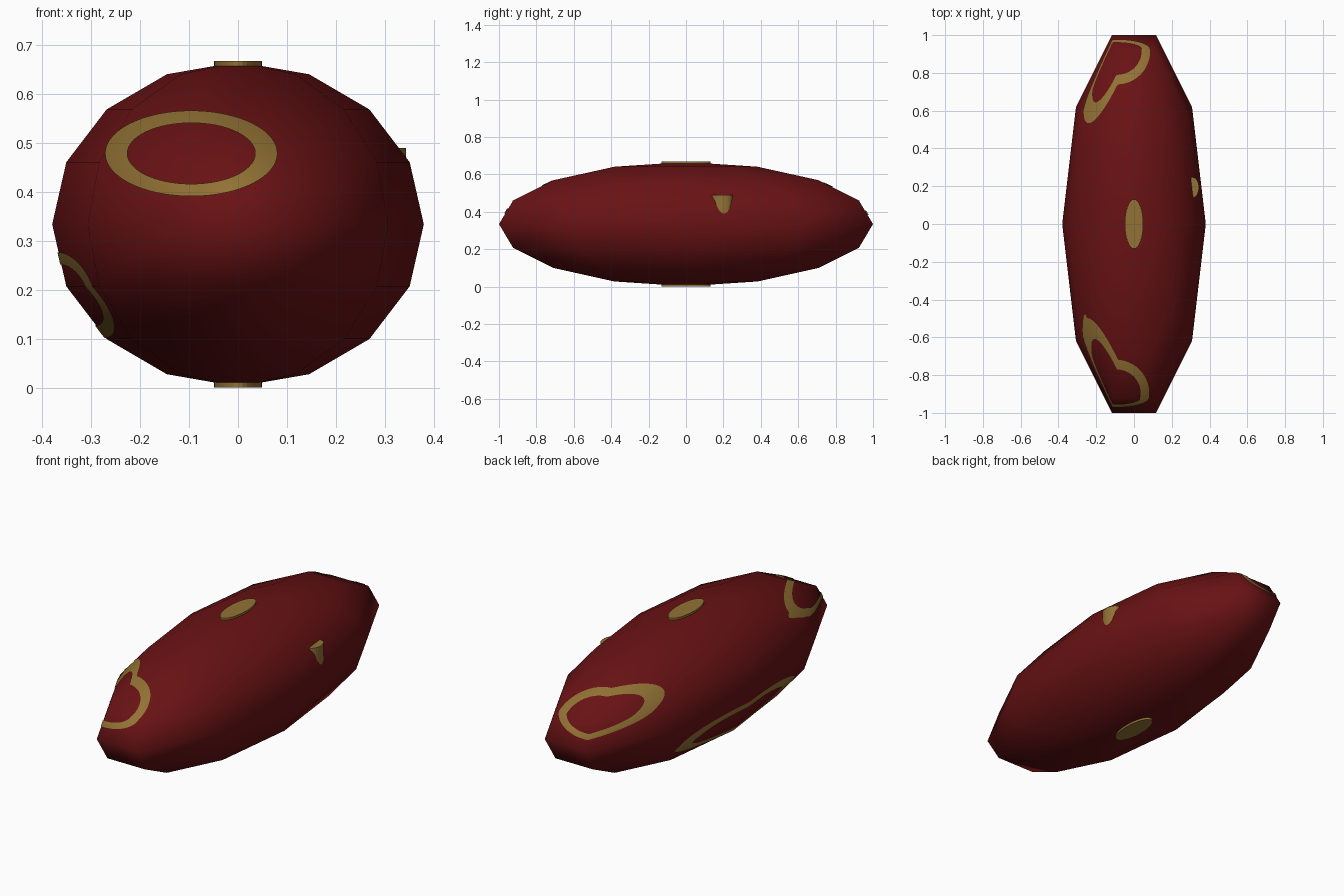
import bpy, bmesh, math
from mathutils import Vector, Matrix
from mathutils.bvhtree import BVHTree

if "Cube" in bpy.data.objects:
    bpy.data.objects.remove(bpy.data.objects["Cube"])

MID = Vector((0, 0, 0.334))
RADII = Vector((0.38, 1 / math.sin(math.radians(72)), 0.332))


def material(name, color):
    m = bpy.data.materials.new(name)
    m.use_nodes = True
    m.diffuse_color = color
    bsdf = next(n for n in m.node_tree.nodes if n.type == 'BSDF_PRINCIPLED')
    bsdf.inputs["Base Color"].default_value = color
    return m


RED = material("dark_red", (0.14, 0.006, 0.007, 1))
GOLD = material("old_gold", (0.29, 0.17, 0.035, 1))


def add_object(name, bm, mat, smooth=False):
    mesh = bpy.data.meshes.new(name)
    bm.to_mesh(mesh)
    mesh.materials.append(mat)
    for p in mesh.polygons:
        p.use_smooth = smooth
    obj = bpy.data.objects.new(name, mesh)
    bpy.context.collection.objects.link(obj)
    return obj


# Body: half circle of eight steps spun into ten sides, then stretched
body = bmesh.new()
arc = []
for i in range(9):
    a = math.pi * i / 8
    arc.append(body.verts.new((math.sin(a), 0, -math.cos(a))))
edges = [body.edges.new(pair) for pair in zip(arc, arc[1:])]
bmesh.ops.spin(body, geom=arc + edges, cent=(0, 0, 0), axis=(0, 0, 1),
               angle=math.tau, steps=10)
bmesh.ops.remove_doubles(body, verts=body.verts[:], dist=0.001)
bmesh.ops.recalc_face_normals(body, faces=body.faces[:])
bmesh.ops.scale(body, vec=RADII, verts=body.verts[:])
bmesh.ops.translate(body, vec=MID, verts=body.verts[:])
add_object("body", body, RED, True)
surface = BVHTree.FromBMesh(body)


# Ring bands laid on the body by projecting an oval along one axis
def ring_band(name, u, z, outer, inner, direction, steps=160, across=6):
    direction = Vector(direction)
    side = Vector((abs(direction.y), abs(direction.x), 0))
    bm = bmesh.new()
    rows = []
    for i in range(steps):
        a = math.tau * i / steps
        row = []
        for j in range(across + 1):
            t = j / across
            ru = outer[0] + (inner[0] - outer[0]) * t
            rz = outer[1] + (inner[1] - outer[1]) * t
            start = side * (u + ru * math.cos(a)) - direction * 2
            start.z = z + rz * math.sin(a)
            hit = surface.ray_cast(start, direction)[0]
            row.append(bm.verts.new(MID + (hit - MID) * 1.006))
        rows.append(row)
    for i, row in enumerate(rows):
        after = rows[(i + 1) % steps]
        for j in range(across):
            f = bm.faces.new((row[j], after[j], after[j + 1], row[j + 1]))
            f.normal_update()
            if f.normal.dot(direction) > 0:
                f.normal_flip()
    obj = add_object(name, bm, GOLD, True)
    # Shade the band with the rounded normals of the body
    normals = []
    for v in obj.data.vertices:
        d = v.co - MID
        normals.append(Vector([d[k] / RADII[k] ** 2 for k in range(3)]).normalized())
    obj.data.normals_split_custom_set_from_vertices(normals)


ring_band("front_ring", -0.095, 0.478, (0.175, 0.087), (0.13, 0.062), (0, 1, 0))
ring_band("back_ring", -0.09, 0.468, (0.175, 0.087), (0.13, 0.062), (0, -1, 0))
ring_band("right_side_ring", 0, 0.19, (0.485, 0.087), (0.36, 0.062), (1, 0, 0))


# Upright oval pins
def pin(name, x, y, rx, ry, bottom, top):
    bm = bmesh.new()
    bmesh.ops.create_cone(bm, cap_ends=True, segments=32, radius1=1, radius2=1,
                          depth=1)
    bmesh.ops.scale(bm, vec=(rx, ry, top - bottom), verts=bm.verts[:])
    bmesh.ops.translate(bm, vec=(x, y, (top + bottom) / 2), verts=bm.verts[:])
    add_object(name, bm, GOLD)


pin("centre_pin", 0, 0, 0.049, 0.131, 0, 0.668)
pin("left_side_pin", 0.309, 0.193, 0.035, 0.055, 0.39, 0.49)
